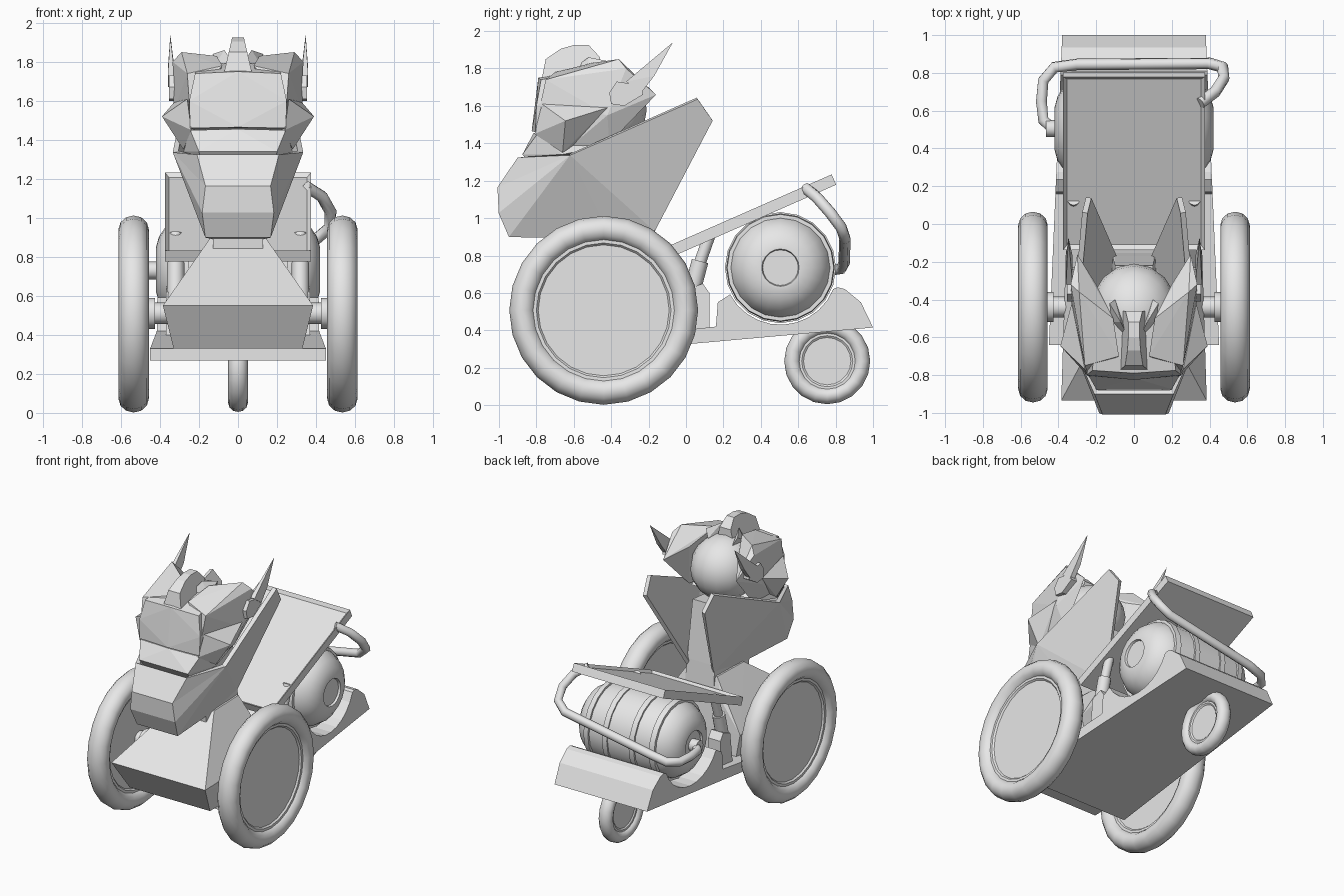
import bpy
import bmesh
from math import sin, cos, pi, radians
from mathutils import Matrix, Vector

start_cube = bpy.data.objects.get("Cube")
if start_cube:
    bpy.data.objects.remove(start_cube, do_unlink=True)

grey = bpy.data.materials.new("plain grey")
grey.use_nodes = True
grey.diffuse_color = (.8, .8, .8, 1)
grey.node_tree.nodes["Principled BSDF"].inputs["Base Color"].default_value = (.8, .8, .8, 1)


def finish(name, bm, smooth=False):
    """Turn a bmesh into a named grey object."""
    bmesh.ops.recalc_face_normals(bm, faces=bm.faces[:])
    mesh = bpy.data.meshes.new(name)
    bm.to_mesh(mesh)
    bm.free()
    mesh.materials.append(grey)
    if smooth:
        mesh.polygons.foreach_set("use_smooth", [True] * len(mesh.polygons))
        mesh.set_sharp_from_angle(angle=radians(35))
    obj = bpy.data.objects.new(name, mesh)
    bpy.context.scene.collection.objects.link(obj)
    return obj


def flip(points):
    return [(-x, y, z) for x, y, z in points]


def hull(name, points):
    bm = bmesh.new()
    for p in points:
        bm.verts.new(p)
    result = bmesh.ops.convex_hull(bm, input=bm.verts[:])
    loose = [v for v in bm.verts if not v.link_faces]
    bmesh.ops.delete(bm, geom=loose, context='VERTS')
    return finish(name, bm)


def hull_across(name, points):
    """One faceted block spanning both halves."""
    return hull(name, points + flip(points))


def hull_pair(name, points):
    """The same faceted block on the left and on the right."""
    hull("left_" + name, points)
    hull("right_" + name, flip(points))


def prism(name, profile, half_width):
    """Side profile stretched across x; half_width may vary with y and z."""
    bm = bmesh.new()
    sides = [[bm.verts.new((s * half_width(y, z), y, z)) for y, z in profile] for s in (1, -1)]
    for ring in sides:
        bm.faces.new(ring)
    n = len(profile)
    for i in range(n):
        j = (i + 1) % n
        bm.faces.new((sides[0][i], sides[0][j], sides[1][j], sides[1][i]))
    return finish(name, bm)


def lathe(name, profile, centre, segments, closed=False):
    """Spin (x, radius) points around an axis along x."""
    bm = bmesh.new()
    rings = []
    for k in range(segments):
        a = 2 * pi * k / segments
        rings.append([bm.verts.new(Vector(centre) + Vector((x, r * sin(a), r * cos(a))))
                      for x, r in profile])
    count = len(profile)
    for k in range(segments):
        here, there = rings[k], rings[(k + 1) % segments]
        for i in range(count if closed else count - 1):
            j = (i + 1) % count
            bm.faces.new((here[i], here[j], there[j], there[i]))
    bmesh.ops.remove_doubles(bm, verts=bm.verts[:], dist=.0001)
    return finish(name, bm, smooth=True)


def rod(name, start, end, radius, sides=12):
    a, b = Vector(start), Vector(end)
    turn = (b - a).to_track_quat('Z', 'Y').to_matrix().to_4x4()
    bm = bmesh.new()
    bmesh.ops.create_cone(bm, cap_ends=True, segments=sides, radius1=radius, radius2=radius,
                          depth=(b - a).length, matrix=Matrix.Translation((a + b) / 2) @ turn)
    return finish(name, bm, smooth=True)


def wheel(name, centre, radius, thick, half_width, segments):
    """Round tyre with a recessed flat disc on both sides."""
    mid = radius - thick
    section = [(half_width * cos(a), mid + thick * sin(a))
               for a in (2 * pi * i / 12 for i in range(12))]
    lathe(name + "_tyre", section, centre, segments, closed=True)
    lip, face, rim = half_width * .55, half_width * .4, mid - thick
    disc = [(lip, rim + .02), (lip, rim - .005), (face, rim - .015), (face, 0)]
    disc += [(-x, r) for x, r in reversed(disc)]
    lathe(name + "_disc", disc, centre, segments)


# Wheels and axle stubs
for side, s in (("left", 1), ("right", -1)):
    wheel(side + "_front_wheel", (s * .535, -.44, .507), .505, .07, .078, 24)
    rod(side + "_axle", (s * .25, -.44, .51), (s * .53, -.44, .51), .055)
    rod(side + "_axle_collar", (s * .425, -.44, .51), (s * .46, -.44, .51), .08)
wheel("rear_wheel", (0, .755, .235), .23, .026 * 1.7, .05, 20)

# Tapered base with the barrel cradle
cradle = [(.505 + .305 * cos(a), .735 + .305 * sin(a))
          for a in (radians(-22 - 13 * i) for i in range(11))]
base = [(-.64, .268), (1, .415), (.935, .55), (.85, .62), (.81, .63)] + cradle
base += [(.17, .55), (.16, .42), (-.64, .33)]
prism("base", base, lambda y, z: .423 - .043 * y)

# Front body with sloping bonnet, and the neck
hull_across("front_body", [
    (.33, -.8, .33), (.385, -.935, .55), (.2, -.62, .78), (.14, -.48, .9),
    (.33, -.1, .33), (.36, -.12, .55), (.2, -.14, .74), (.13, -.18, .9)])
hull_across("neck", [
    (.13, -.55, .78), (.12, -.15, .75), (.12, -.6, 1.35), (.1, -.17, .98), (.1, -.22, 1.4)])

# Flared collar: a folded sheet open at the top and back
collar = [(.2, -.89, 1.32), (.16, -.995, 1.16), (.175, -.99, 1.03), (.16, -.94, .91),
          (.32, -.62, 1.34), (.26, .06, 1.64), (.24, .14, 1.525), (.1, -.17, .94), (.11, -.4, .9)]
bm = bmesh.new()
left = [bm.verts.new(p) for p in collar]
right = [bm.verts.new(p) for p in flip(collar)]
for v in (left, right):
    for face in ((0, 1, 4), (1, 2, 4), (2, 3, 4), (4, 3, 8), (4, 8, 7), (4, 7, 6, 5)):
        bm.faces.new([v[i] for i in face])
for i, j in ((0, 1), (1, 2), (2, 3), (3, 8), (8, 7)):
    bm.faces.new((left[i], left[j], right[j], right[i]))
sheet = finish("collar", bm).modifiers.new("thickness", 'SOLIDIFY')
sheet.thickness = .03
sheet.offset = 0

# Head: face plate, mouth plate, domed back
hull_across("face_plate", [
    (.22, -.775, 1.74), (0, -.79, 1.75), (.25, -.8, 1.6), (.245, -.805, 1.46), (0, -.825, 1.465),
    (.2, -.5, 1.8), (.22, -.5, 1.45)])
hull_across("mouth_plate", [
    (.245, -.795, 1.45), (0, -.815, 1.455), (.2, -.875, 1.34), (.19, -.83, 1.285),
    (.28, -.66, 1.34), (.25, -.42, 1.39), (.24, -.5, 1.45)])
bm = bmesh.new()
bmesh.ops.create_uvsphere(bm, u_segments=16, v_segments=10, radius=1)
bmesh.ops.scale(bm, vec=(.23, .25, .23), verts=bm.verts[:])
bmesh.ops.translate(bm, vec=(0, -.46, 1.58), verts=bm.verts[:])
finish("head_dome", bm, smooth=True)

# Helmet sides, cheek points and ear fins
hull_pair("helmet_side", [
    (.11, -.5, 1.83), (.29, -.36, 1.85), (.335, -.32, 1.8), (.3, -.16, 1.66), (.33, -.42, 1.55),
    (.26, -.41, 1.4), (.26, -.75, 1.74), (.25, -.78, 1.6), (.26, -.62, 1.38), (.2, -.32, 1.72),
    (.08, -.7, 1.78)])
hull_pair("cheek", [
    (.39, -.645, 1.52), (.26, -.77, 1.61), (.33, -.42, 1.59), (.28, -.66, 1.35),
    (.24, -.81, 1.45), (.22, -.5, 1.45)])
ear_disc = [(-.41, 1.67), (-.4, 1.61), (-.33, 1.6), (-.23, 1.66), (-.24, 1.71), (-.37, 1.73)]
ear_blade = [(-.32, 1.73), (-.24, 1.67), (-.17, 1.76)]
hull_pair("ear_disc", [(x, y, z) for y, z in ear_disc for x in (.3, .355)])
hull_pair("ear_blade", [(x, y, z) for y, z in ear_blade for x in (.325, .36)] + [(.347, -.07, 1.94)])

# Crest on the forehead, wider at its foot
crest = [(-.77, 1.75), (-.75, 1.85), (-.67, 1.905), (-.6, 1.925), (-.52, 1.925), (-.46, 1.86),
         (-.46, 1.75)]
prism("crest", crest, lambda y, z: .03 + (1.925 - z) * .23)
hull_pair("crest_bar", [
    (.03, -.6, 1.8), (.07, -.52, 1.86), (.13, -.42, 1.84), (.1, -.4, 1.78), (.12, -.52, 1.78)])

# Barrel lying across the base, with hoops
half = [(.405, 0), (.405, .095), (.42, .1), (.42, .115), (.405, .17), (.37, .22), (.31, .26),
        (.29, .265), (.29, .285), (.25, .29), (.25, .275), (.13, .284), (.13, .297), (.09, .297),
        (.09, .287)]
barrel = half + [(-x, r) for x, r in reversed(half)]
lathe("barrel", barrel, (0, .505, .735), 20)
rod("barrel_valve", (-.38, .505, .73), (-.465, .505, .73), .045)

# Tilted panel with a raised frame
bm = bmesh.new()
bmesh.ops.create_cube(bm, size=1)
bmesh.ops.scale(bm, vec=(.75, 1, .06), verts=bm.verts[:])
top = [f for f in bm.faces if f.normal.z > .9]
bmesh.ops.inset_region(bm, faces=top, thickness=.03)
bmesh.ops.translate(bm, vec=(0, 0, -.02), verts=top[0].verts[:])
place = Matrix.Translation((0, .333, 1.005)) @ Matrix.Rotation(radians(23.7), 4, 'X')
bmesh.ops.transform(bm, matrix=place, verts=bm.verts[:])
finish("tilted_panel", bm)

# Struts that carry the panel
for side, s in (("left", 1), ("right", -1)):
    x = s * .32
    rod(side + "_strut_sleeve", (x, .02, .56), (x, .075, .77), .045)
    rod(side + "_strut_rod", (x, .06, .72), (x, .13, .92), .032)
hull_pair("strut_foot", [(x, y, z) for x in (.27, .37)
                         for y, z in ((-.02, .38), (.125, .38), (.125, .6), (.09, .65), (.01, .62))])

# Bent pipe from the panel around the back to the barrel valve
path = [(.35, .64, 1.16), (.43, .7, 1.11), (.475, .77, 1.03), (.47, .83, .95), (.4, .85, .89),
        (-.3, .845, .76), (-.42, .83, .73), (-.48, .76, .72), (-.49, .65, .72), (-.48, .55, .72),
        (-.43, .505, .73)]
curve = bpy.data.curves.new("bent_pipe", 'CURVE')
curve.dimensions = '3D'
curve.bevel_depth = .031
curve.bevel_resolution = 2
curve.use_fill_caps = True
line = curve.splines.new('POLY')
line.points.add(len(path) - 1)
for point, place in zip(line.points, path):
    point.co = (*place, 1)
line.use_smooth = True
curve.materials.append(grey)
bpy.context.scene.collection.objects.link(bpy.data.objects.new("bent_pipe", curve))
